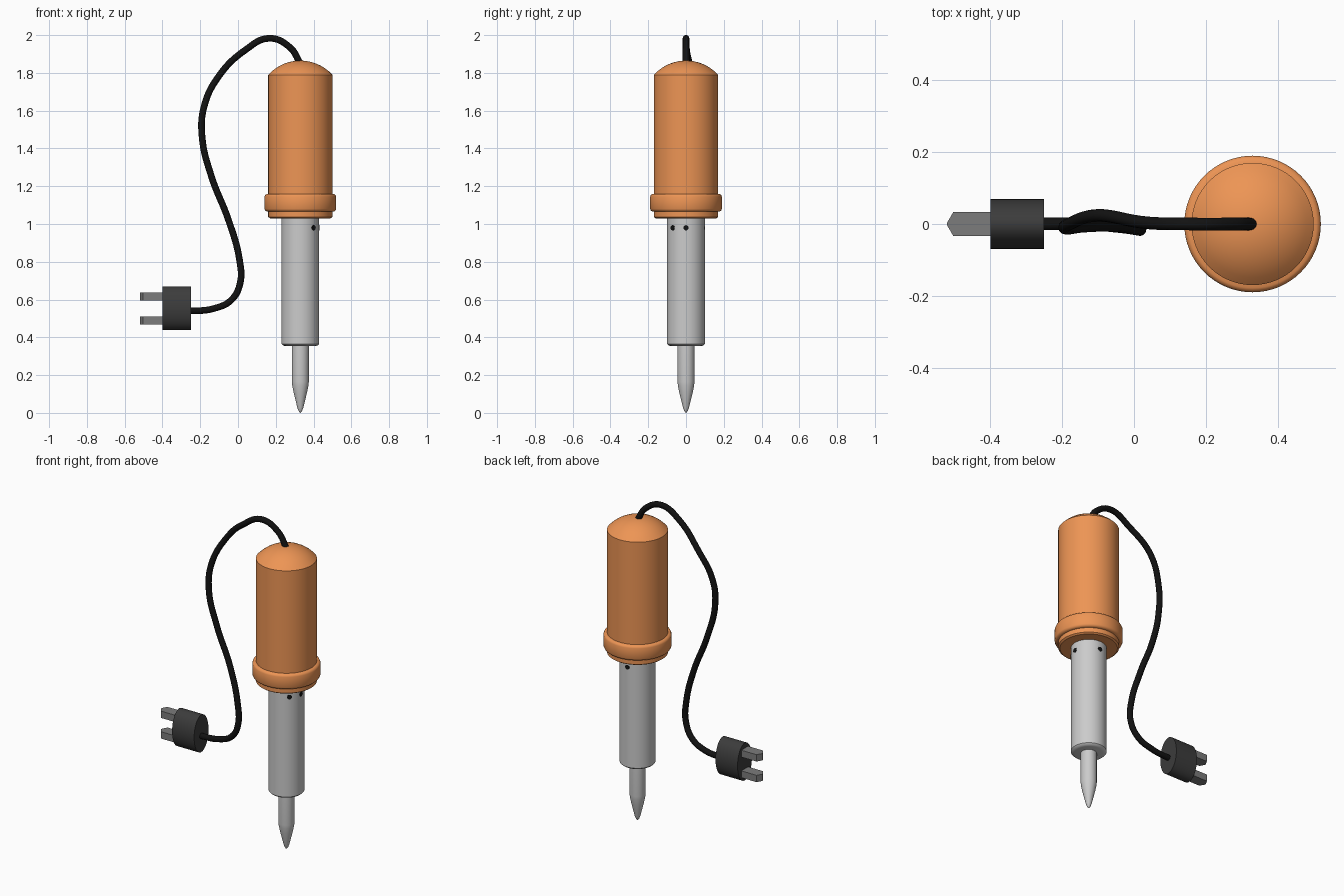
import bpy, bmesh
from math import pi, cos, sin, radians

if "Cube" in bpy.data.objects:
    bpy.data.objects.remove(bpy.data.objects["Cube"])

AXIS_X = 0.33


def material(name, rgb):
    m = bpy.data.materials.new(name)
    m.diffuse_color = (*rgb, 1)
    m.use_nodes = True
    m.node_tree.nodes["Principled BSDF"].inputs["Base Color"].default_value = m.diffuse_color
    return m


ORANGE = material("orange_plastic", (0.85, 0.30, 0.09))
BLACK = material("black_rubber", (0.006, 0.006, 0.006))
DARK = material("dark_plastic", (0.045, 0.045, 0.045))
STEEL = material("prong_metal", (0.2, 0.2, 0.2))


def finish(name, bm, mat=None, angle=35):
    bmesh.ops.recalc_face_normals(bm, faces=bm.faces)
    me = bpy.data.meshes.new(name)
    bm.to_mesh(me)
    bm.free()
    me.shade_smooth()
    me.set_sharp_from_angle(angle=radians(angle))
    if mat:
        me.materials.append(mat)
    ob = bpy.data.objects.new(name, me)
    bpy.context.collection.objects.link(ob)
    return ob


def lathe(name, profile, mat=None, steps=64):
    """Revolve (radius, z) points around the tool's vertical axis."""
    bm = bmesh.new()
    vs = [bm.verts.new((r, 0, z)) for r, z in profile]
    es = [bm.edges.new(p) for p in zip(vs, vs[1:])]
    bmesh.ops.spin(bm, geom=vs + es, cent=(0, 0, 0), axis=(0, 0, 1),
                   angle=2 * pi, steps=steps, use_duplicate=False)
    bmesh.ops.remove_doubles(bm, verts=bm.verts, dist=1e-5)
    ob = finish(name, bm, mat)
    ob.location.x = AXIS_X
    return ob


def prism(name, outline, depth, mat, angle=35):
    """Extrude an outline of 3D points by a depth vector."""
    bm = bmesh.new()
    face = bm.faces.new([bm.verts.new(p) for p in outline])
    ext = bmesh.ops.extrude_face_region(bm, geom=[face], use_keep_orig=True)
    bmesh.ops.translate(bm, vec=depth,
                        verts=[v for v in ext["geom"] if isinstance(v, bmesh.types.BMVert)])
    return finish(name, bm, mat, angle)


# Handle with spherical-cap dome
R, H = 0.17, 0.075
S = (R * R + H * H) / (2 * H)
dome = [(R * k / 8, 1.865 - S + (S * S - (R * k / 8) ** 2) ** 0.5) for k in range(8, -1, -1)]
lathe("handle", [(0, 1.03), (0.16, 1.03), (0.17, 1.037)] + dome, ORANGE)

# Rounded collar near the bottom of the handle
lathe("handle_collar", [(0.16, 1.065), (0.178, 1.066), (0.186, 1.071), (0.19, 1.08),
                        (0.19, 1.145), (0.186, 1.154), (0.178, 1.159), (0.16, 1.16)], ORANGE)

# Metal barrel and tapered tip
lathe("barrel", [(0, 0.353), (0.078, 0.353), (0.092, 0.357), (0.1, 0.365), (0.1, 1.04), (0, 1.04)])
lathe("tip", [(0, 0.37), (0.045, 0.37), (0.045, 0.165), (0.043, 0.145), (0.036, 0.11),
              (0.016, 0.028), (0.010, 0.012), (0.004, 0.003), (0, 0)], steps=48)

# Vent holes around the top of the barrel
for i, deg in enumerate((-45, 0, 90)):
    a = radians(deg)
    bm = bmesh.new()
    bmesh.ops.create_cone(bm, cap_ends=True, segments=20, radius1=0.014, radius2=0.014, depth=0.02)
    hole = finish(f"vent_hole_{i + 1}", bm, BLACK)
    hole.location = (AXIS_X + 0.0915 * cos(a), 0.0915 * sin(a), 0.98)
    hole.rotation_euler = (0, pi / 2, a)

# Power cord
path = [(0.33, 0, 1.85), (0.275, 0, 1.935), (0.165, 0, 1.983), (0.04, 0.003, 1.922),
        (-0.10, 0.024, 1.785), (-0.18, 0.0, 1.62), (-0.19, -0.012, 1.46), (-0.14, -0.006, 1.25),
        (-0.05, -0.004, 1.02), (0.008, -0.014, 0.81), (0.012, -0.015, 0.69),
        (-0.035, -0.008, 0.598), (-0.13, 0, 0.552), (-0.27, 0, 0.538)]
cu = bpy.data.curves.new("power_cord", "CURVE")
cu.dimensions = "3D"
cu.bevel_depth = 0.0175
cu.bevel_resolution = 4
cu.resolution_u = 8
cu.use_fill_caps = True
sp = cu.splines.new("BEZIER")
sp.bezier_points.add(len(path) - 1)
for bp, p in zip(sp.bezier_points, path):
    bp.co = p
    bp.handle_left_type = bp.handle_right_type = "AUTO"
cu.materials.append(BLACK)
cord = bpy.data.objects.new("power_cord", cu)
bpy.context.collection.objects.link(cord)

# Oval plug body
oval = [(-0.40, 0.07 * cos(2 * pi * k / 48), 0.555 + 0.115 * sin(2 * pi * k / 48)) for k in range(48)]
prism("plug_body", oval, (0.15, 0, 0), DARK)

# Two flat prongs with pointed ends
for side, z in (("upper", 0.617), ("lower", 0.490)):
    outline = [(-0.39, -0.033), (-0.503, -0.033), (-0.52, -0.004),
               (-0.52, 0.004), (-0.503, 0.033), (-0.39, 0.033)]
    prism(f"prong_{side}", [(x, y, z - 0.021) for x, y in outline], (0, 0, 0.042), STEEL, 20)
